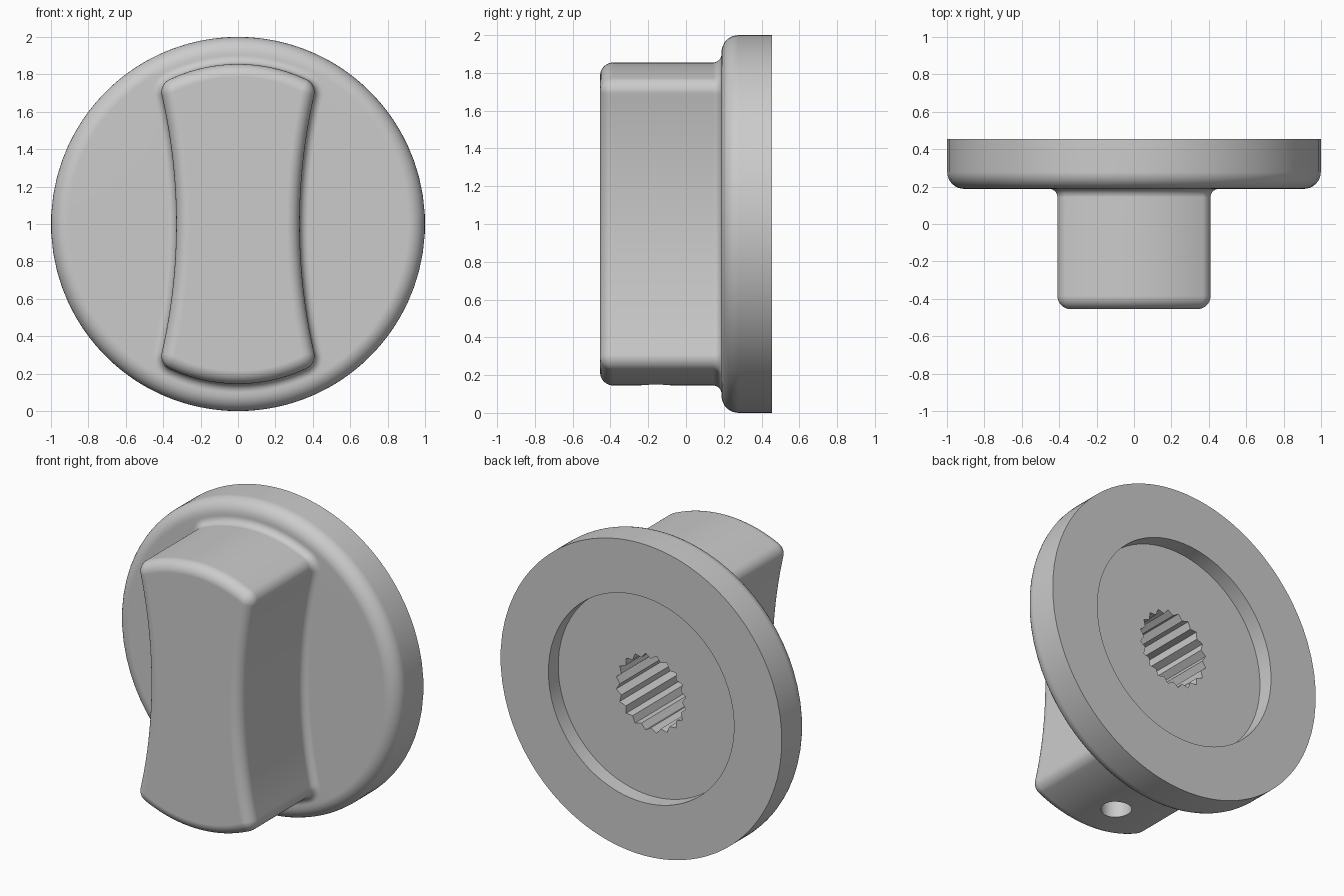
import bpy, bmesh
from math import sin, cos, pi, atan2, hypot, sqrt, radians

cube = bpy.data.objects.get("Cube")
if cube:
    bpy.data.objects.remove(cube)

# Main dimensions
CENTRE_Z = 1.0
TIP_R, SIDE_R, WAIST, CORNER_R = 0.855, 3.1, 0.33, 0.075
FRONT_Y, FACE_Y, BACK_Y = -0.455, 0.188, 0.455
EDGE, FLARE, RIM = 0.07, 0.045, 0.09

grey = bpy.data.materials.new("plain grey")
grey.use_nodes = True
colour = (0.6, 0.6, 0.6, 1)
grey.diffuse_color = colour
grey.node_tree.nodes["Principled BSDF"].inputs["Base Color"].default_value = colour


def arc(cx, cz, r, a0, a1, n, sign=1):
    """Points with outward normals along an arc; sign -1 marks a concave one."""
    out = []
    for i in range(n):
        a = a0 + (a1 - a0) * (i + 0.5) / n
        out.append((cx + r * cos(a), cz + r * sin(a), sign * cos(a), sign * sin(a)))
    return out


def grip_outline():
    """Waisted outline: concave side, rounded corner, tip arc, mirrored round."""
    side_x = WAIST + SIDE_R
    x = ((TIP_R - CORNER_R) ** 2 - (SIDE_R + CORNER_R) ** 2 + side_x ** 2) / (2 * side_x)
    z = sqrt((TIP_R - CORNER_R) ** 2 - x * x)
    tip_a = atan2(z, x)
    side_a = atan2(z, side_x - x)
    quarter = arc(side_x, 0, SIDE_R, pi, pi - side_a, 20, -1)
    quarter += arc(x, z, CORNER_R, -side_a, tip_a, 12)
    quarter += arc(0, 0, TIP_R, tip_a, pi / 2, 12)
    half = quarter + [(-x, z, -nx, nz) for x, z, nx, nz in reversed(quarter)]
    return half + [(-x, -z, -nx, -nz) for x, z, nx, nz in half]


outline = grip_outline()


def grip_loop(y, offset):
    return [(x + nx * offset, y, z + nz * offset + CENTRE_Z) for x, z, nx, nz in outline]


def disc_loop(y, r):
    return [(r * x / hypot(x, z), y, r * z / hypot(x, z) + CENTRE_Z) for x, z, _, _ in outline]


def loft(name, loops):
    """Skin closed loops in order and cap both ends."""
    bm = bmesh.new()
    rings = [[bm.verts.new(p) for p in loop] for loop in loops]
    n = len(rings[0])
    for a, b in zip(rings, rings[1:]):
        for i in range(n):
            j = (i + 1) % n
            bm.faces.new((a[i], a[j], b[j], b[i]))
    bm.faces.new(rings[0])
    bm.faces.new(rings[-1])
    bmesh.ops.recalc_face_normals(bm, faces=bm.faces)
    mesh = bpy.data.meshes.new(name)
    bm.to_mesh(mesh)
    bm.free()
    mesh.materials.append(grey)
    obj = bpy.data.objects.new(name, mesh)
    bpy.context.collection.objects.link(obj)
    return obj


STEPS = 8
turns = [pi / 2 * i / STEPS for i in range(STEPS + 1)]
# Grip with rounded front edge and flared foot
loops = [grip_loop(FRONT_Y + EDGE * (1 - sin(a)), -EDGE * (1 - cos(a))) for a in reversed(turns)]
loops += [grip_loop(FACE_Y - FLARE * (1 - sin(a)), FLARE * (1 - cos(a))) for a in turns]
# Disc with rounded front rim and a shallow recess in the back
loops += [disc_loop(FACE_Y + RIM * (1 - cos(a)), 1 - RIM * (1 - sin(a))) for a in turns]
loops += [disc_loop(BACK_Y, 1), disc_loop(BACK_Y, 0.66), disc_loop(BACK_Y - 0.1, 0.66)]
knob = loft("knob", loops)

# Splined shaft bore
TEETH = 20
star = [(0.25 if i % 2 else 0.222, pi * i / TEETH) for i in range(2 * TEETH)]
bore = loft("bore_cutter", [[(r * cos(a), y, r * sin(a) + CENTRE_Z) for r, a in star]
                            for y in (-0.3, 0.6)])
# Screw hole from the underside into the bore
ring = [2 * pi * i / 40 for i in range(40)]
screw = loft("screw_hole_cutter", [[(0.09 * cos(a), -0.16 + 0.09 * sin(a), z) for a in ring]
                                   for z in (0.05, 0.95)])

bpy.ops.object.select_all(action='DESELECT')
bpy.context.view_layer.objects.active = knob
knob.select_set(True)
for cutter in (bore, screw):
    cutter.hide_render = True
    cut = knob.modifiers.new("cut", 'BOOLEAN')
    cut.operation, cut.solver, cut.object = 'DIFFERENCE', 'EXACT', cutter
    bpy.ops.object.modifier_apply(modifier=cut.name)
    bpy.data.objects.remove(cutter)

# Smooth curves, crisp edges, flat faces kept flat
bpy.ops.object.shade_smooth_by_angle(angle=radians(25))
weighted = knob.modifiers.new("flat_face_shading", 'WEIGHTED_NORMAL')
weighted.keep_sharp = True
